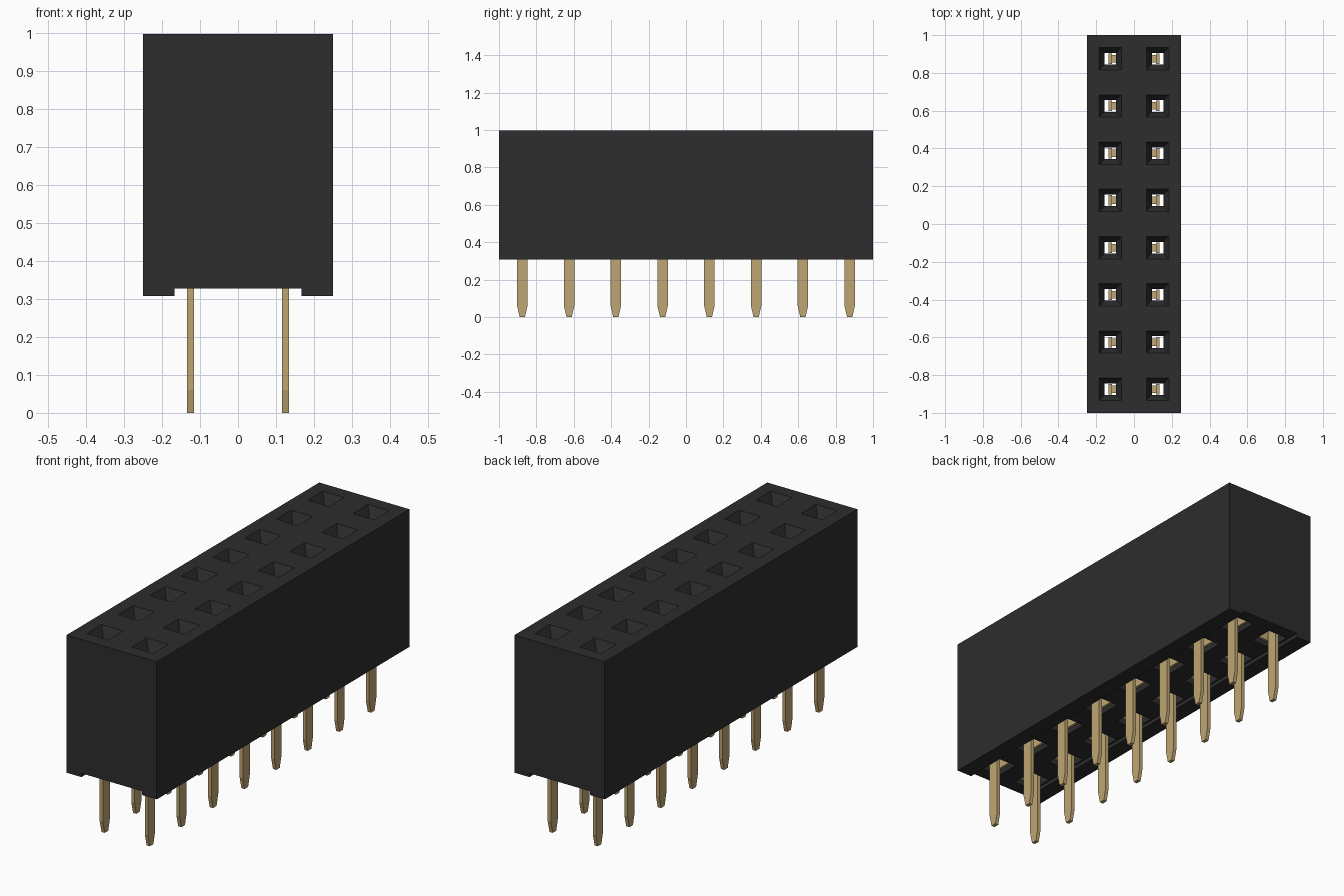
import bpy
import bmesh

cube = bpy.data.objects.get("Cube")
if cube:
    bpy.data.objects.remove(cube, do_unlink=True)


def material(name, rgb):
    mat = bpy.data.materials.new(name)
    mat.use_nodes = True
    colour = (*rgb, 1)
    mat.diffuse_color = colour
    mat.node_tree.nodes["Principled BSDF"].inputs["Base Color"].default_value = colour
    return mat


BLACK = material("black plastic", (0.026, 0.026, 0.026))
GOLD = material("gold metal", (0.52, 0.38, 0.17))
ROWS = (-1, 1)
PITCH = 0.25
COLUMNS = [(i - 3.5) * PITCH for i in range(8)]


def rect(x0, x1, half_y, z, y=0):
    return [(x0, y - half_y, z), (x1, y - half_y, z),
            (x1, y + half_y, z), (x0, y + half_y, z)]


def loft(bm, rings):
    """Closed solid through a stack of matching rings."""
    loops = [[bm.verts.new(p) for p in ring] for ring in rings]
    n = len(loops[0])
    faces = [bm.faces.new(loops[0][::-1]), bm.faces.new(loops[-1])]
    for low, high in zip(loops, loops[1:]):
        for i in range(n):
            j = (i + 1) % n
            faces.append(bm.faces.new((low[i], low[j], high[j], high[i])))
    bmesh.ops.recalc_face_normals(bm, faces=faces)


def box(bm, x0, x1, y0, y1, z0, z1):
    x0, x1 = sorted((x0, x1))
    mid, half = (y0 + y1) / 2, (y1 - y0) / 2
    loft(bm, [rect(x0, x1, half, z, mid) for z in (z0, z1)])


def finish(bm, name, mat):
    mesh = bpy.data.meshes.new(name)
    bm.to_mesh(mesh)
    bm.free()
    mesh.materials.append(mat)
    obj = bpy.data.objects.new(name, mesh)
    bpy.context.collection.objects.link(obj)
    return obj


# Housing: block with a shallow channel along its underside
TOP, BOTTOM, CHANNEL = 0.997, 0.308, 0.327
profile = [(-0.25, BOTTOM), (-0.167, BOTTOM), (-0.167, CHANNEL), (0.167, CHANNEL),
           (0.167, BOTTOM), (0.25, BOTTOM), (0.25, TOP), (-0.25, TOP)]
bm = bmesh.new()
loft(bm, [[(x, y, z) for x, z in profile] for y in (-1, 1)])
housing = finish(bm, "housing", BLACK)

# Sockets: funnel mouth, square shaft, and a wider chamber open below
bm = bmesh.new()
for side in ROWS:
    for y in COLUMNS:
        cx = side * PITCH / 2
        inner, outer = sorted((side * 0.05, side * 0.158))
        loft(bm, [rect(inner, outer, 0.06, 0.315, y),
                  rect(inner, outer, 0.06, 0.87, y),
                  rect(cx - 0.031, cx + 0.031, 0.031, 0.87, y),
                  rect(cx - 0.031, cx + 0.031, 0.031, 0.945, y),
                  rect(cx - 0.059, cx + 0.059, 0.059, TOP, y),
                  rect(cx - 0.059, cx + 0.059, 0.059, TOP + 0.02, y)])
cutter = finish(bm, "socket_cutter", BLACK)
cutter.hide_render = True
cut = housing.modifiers.new("sockets", "BOOLEAN")
cut.operation = "DIFFERENCE"
cut.solver = "EXACT"
cut.object = cutter
depsgraph = bpy.context.evaluated_depsgraph_get()
cut_mesh = bpy.data.meshes.new_from_object(housing.evaluated_get(depsgraph))
housing.modifiers.clear()
housing.data = cut_mesh
bpy.data.objects.remove(cutter, do_unlink=True)

# Pins with tapered tips, and the spring contact inside each chamber
for side in ROWS:
    row = "left" if side > 0 else "right"
    cx = side * PITCH / 2
    for number, y in enumerate(COLUMNS, 1):
        bm = bmesh.new()
        loft(bm, [rect(cx - 0.009, cx + 0.009, half, z, y)
                  for half, z in ((0.014, 0), (0.028, 0.06), (0.028, 0.62))])
        finish(bm, f"{row}_pin_{number}", GOLD)

        bm = bmesh.new()
        box(bm, side * 0.054, side * 0.066, y - 0.05, y + 0.05, 0.35, 0.84)
        for end in ROWS:
            a, b = sorted((y + end * 0.044, y + end * 0.056))
            box(bm, side * 0.066, side * 0.14, a, b, 0.35, 0.84)
        box(bm, side * 0.066, cx, y - 0.02, y + 0.02, 0.4, 0.415)
        finish(bm, f"{row}_contact_{number}", GOLD)
